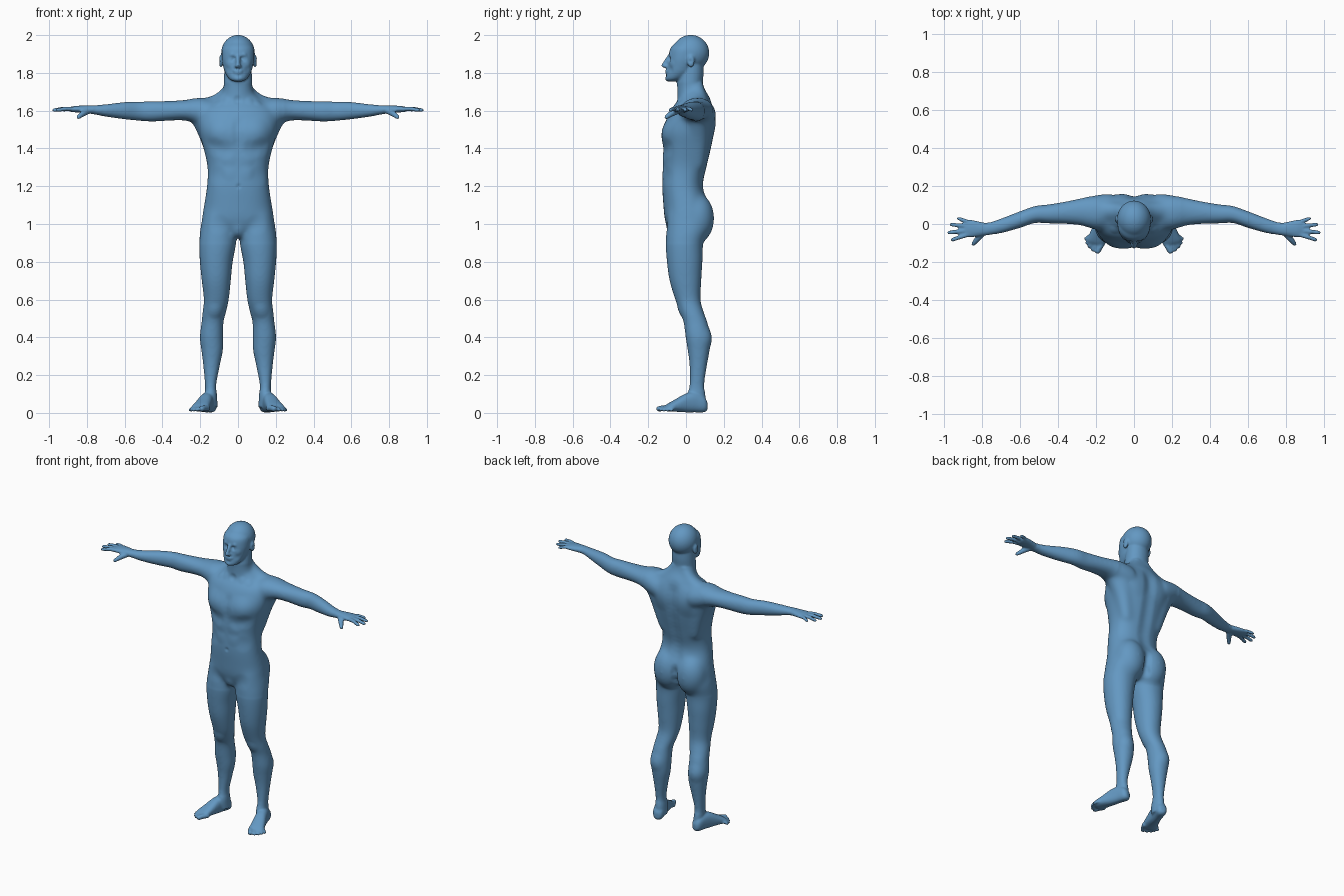
import bpy, bmesh
from math import cos, sin, pi, copysign
from mathutils import Matrix, Vector
from mathutils.kdtree import KDTree

bm = bmesh.new()
UPRIGHT = Matrix.Identity(3)
SIDEWAYS = Matrix(((0, 0, 1), (1, 0, 0), (0, 1, 0)))
FOOTWARD = Matrix(((.957, 0, .289), (.289, 0, -.957), (0, 1, 0)))


def spline(rows, steps=5):
    """Catmull-Rom through rows of numbers."""
    out = []
    for i in range(len(rows) - 1):
        a, b, c, d = (rows[max(0, min(len(rows) - 1, i + k))] for k in (-1, 0, 1, 2))
        for s in range(steps):
            t = s / steps
            out.append([.5 * (2*q + (r - p)*t + (2*p - 5*q + 4*r - w)*t*t + (3*q - p - 3*r + w)*t**3)
                        for p, q, r, w in zip(a, b, c, d)])
    return out + [list(rows[-1])]


def bridge(rings):
    """Skin over rings of points, with closed ends."""
    rings = [[bm.verts.new(p) for p in ring] for ring in rings]
    n = len(rings[0])
    for a, b in zip(rings, rings[1:]):
        for k in range(n):
            bm.faces.new((a[k], a[(k+1) % n], b[(k+1) % n], b[k]))
    bm.faces.new(rings[0])
    bm.faces.new(rings[-1])


def loft(rows, frame=UPRIGHT, origin=(0, 0, 0), both=False, power=2.1, n=36):
    """Rows: distance along axis, centre u, centre v, radius u, radius v."""
    for sx in ((1, -1) if both else (1,)):
        rings = []
        for t, u, v, ru, rv in spline(rows):
            ring = []
            for k in range(n):
                c, s = cos(2*pi*k/n), sin(2*pi*k/n)
                p = Vector((u + ru*copysign(abs(c)**(2/power), c), v + rv*copysign(abs(s)**(2/power), s), t))
                p = frame @ p + Vector(origin)
                ring.append((p.x*sx, p.y, p.z))
            rings.append(ring)
        bridge(rings)


def blob(x, y, z, rx, ry, rz):
    """Ellipsoid, mirrored when off centre."""
    for sx in ((1, -1) if x else (1,)):
        m = Matrix.Translation((x*sx, y, z)) @ Matrix.Diagonal((rx, ry, rz, 1))
        bmesh.ops.create_icosphere(bm, subdivisions=4, radius=1, matrix=m)


def tube(*pts, n=20):
    """Round-ended limb through (x, y, z, radius) points."""
    axis = (Vector(pts[-1][:3]) - Vector(pts[0][:3])).normalized()
    turn = axis.to_track_quat('Z', 'Y')
    mid = [(Vector(p[:3]), p[3]) for p in spline(pts)]
    caps = [(sin(a*pi/180), cos(a*pi/180)) for a in (85, 65, 45, 22)]
    (p0, r0), (p1, r1) = mid[0], mid[-1]
    path = [(p0 - axis*r0*s, r0*c) for s, c in caps] + mid + [(p1 + axis*r1*s, r1*c) for s, c in caps[::-1]]
    bridge([[p + turn @ Vector((r*cos(2*pi*k/n), r*sin(2*pi*k/n), 0)) for k in range(n)] for p, r in path])


# Buttocks, groin
blob(.083, .056, 1.03, .1, .094, .135)
blob(0, -.06, .98, .045, .046, .055)

# Skull, nose wings, lips, ears
blob(0, .025, 1.905, .089, .098, .096)
blob(.011, -.107, 1.835, .009, .011, .008)
blob(0, -.1, 1.811, .026, .011, .0065)
blob(0, -.098, 1.799, .022, .012, .0065)
blob(.09, .026, 1.862, .011, .02, .034)

# Face and nose
loft([(1.755, 0, -.078, .022, .02), (1.768, 0, -.06, .047, .048), (1.8, 0, -.033, .068, .069),
      (1.84, 0, -.018, .08, .078), (1.88, 0, -.009, .086, .084), (1.93, 0, 0, .083, .083),
      (1.96, 0, .01, .06, .065)])
tube((0, -.09, 1.888, .009), (0, -.107, 1.86, .0105), (0, -.119, 1.839, .012))

# Torso and neck
loft([(.93, 0, 0, .06, .06), (.97, 0, 0, .13, .09), (1.02, 0, .003, .187, .115),
      (1.1, 0, 0, .18, .12), (1.2, 0, -.017, .165, .109), (1.3, 0, -.005, .162, .117),
      (1.4, 0, .006, .183, .129), (1.48, 0, .012, .205, .138), (1.55, 0, .024, .213, .13),
      (1.61, 0, .034, .195, .112), (1.65, 0, .045, .14, .09), (1.69, 0, .04, .09, .075)], power=2.3)
loft([(1.58, 0, .045, .095, .095), (1.65, 0, .042, .088, .09), (1.7, 0, .03, .08, .077),
      (1.74, 0, .021, .075, .069), (1.8, 0, .027, .073, .066), (1.87, 0, .03, .07, .063)])

# Trapezius and side back muscles
for s in (1, -1):
    tube((.03*s, .058, 1.73, .035), (.09*s, .066, 1.65, .05), (.2*s, .072, 1.6, .062))
    tube((.11*s, .058, 1.32, .045), (.138*s, .06, 1.46, .064), (.19*s, .06, 1.57, .064))

# Legs
loft([(1.06, .1, 0, .083, .1), (.98, .105, .008, .094, .112), (.9, .108, -.008, .098, .1),
      (.8, .115, -.007, .087, .094), (.7, .115, -.003, .077, .084), (.6, .115, .01, .066, .067),
      (.53, .126, .032, .062, .063), (.48, .135, .05, .058, .063), (.4, .14, .065, .062, .067),
      (.33, .137, .067, .057, .058), (.25, .14, .065, .044, .046), (.15, .145, .058, .03, .039),
      (.09, .143, .055, .032, .048), (.03, .14, .06, .032, .045)], both=True)

# Feet and toes
loft([(0, 0, .035, .016, .02), (.02, 0, .045, .033, .042), (.07, 0, .056, .035, .053),
      (.12, 0, .052, .038, .049), (.17, .001, .04, .043, .034), (.215, .002, .028, .047, .021),
      (.232, .004, .023, .04, .012)], FOOTWARD, (.137, .112, 0), True, 2.4)
toes = [(.163, -.095, .191, -.142, .0155), (.187, -.095, .217, -.135, .0105), (.205, -.085, .235, -.118, .01),
        (.218, -.073, .247, -.099, .0098), (.226, -.057, .253, -.077, .0095)]
for x0, y0, x1, y1, r in toes:
    for s in (1, -1):
        tube((x0*s, y0, .024, r), ((x0+x1)/2*s, (y0+y1)/2, .025, r), (x1*s, y1, r + .006, r))

# Arms and palms
loft([(.12, .06, 1.58, .09, .075), (.2, .06, 1.595, .092, .075), (.27, .064, 1.602, .073, .056),
      (.35, .06, 1.6, .06, .052), (.45, .053, 1.596, .05, .054), (.52, .05, 1.597, .045, .051),
      (.6, .023, 1.6, .044, .046), (.7, -.01, 1.601, .039, .033), (.77, -.026, 1.605, .033, .023),
      (.8, -.026, 1.607, .036, .021), (.86, -.024, 1.608, .046, .017), (.892, -.023, 1.607, .04, .012)],
     SIDEWAYS, both=True)

# Fingers and thumbs
fingers = [(-.053, .953, -.082, .0115), (-.034, .972, -.045, .0115),
           (-.012, .96, -.003, .0112), (.008, .922, .029, .0105)]
for s in (1, -1):
    for y0, x1, y1, r in fingers:
        tube((.865*s, y0, 1.607, r + .001), ((.865+x1)/2*s, (y0+y1)/2, 1.61, r), (x1*s, y1, 1.603, r - .001))
    tube((.79*s, -.04, 1.6, .017), (.82*s, -.075, 1.585, .016), (.845*s, -.105, 1.565, .011))

# Fuse all parts into one skin
bmesh.ops.recalc_face_normals(bm, faces=bm.faces)
raw = bpy.data.meshes.new("body_parts")
bm.to_mesh(raw)
bm.free()
body = bpy.data.objects.new("human_body", raw)
bpy.context.collection.objects.link(body)


def bake():
    """Replace the mesh with its modified result."""
    mesh = bpy.data.meshes.new_from_object(body.evaluated_get(bpy.context.evaluated_depsgraph_get()))
    body.modifiers.clear()
    body.data = mesh
    return mesh


fuse = body.modifiers.new("fuse", 'REMESH')
fuse.mode = 'VOXEL'
fuse.voxel_size = .0065
skin = bake()

# Blend the joints, most on the torso, keeping hands, feet and face crisp
for name, reach, low, high, times in (("limbs", .76, .12, 1.75, 20), ("torso", .24, .9, 1.74, 60)):
    group = body.vertex_groups.new(name=name)
    group.add([v.index for v in skin.vertices if abs(v.co.x) < reach and low < v.co.z < high], 1, 'REPLACE')
    blend = body.modifiers.new(name, 'SMOOTH')
    blend.iterations = times
    blend.vertex_group = name
body.modifiers.new("soften", 'SMOOTH').iterations = 3
skin = bake()

bm = bmesh.new()
bm.from_mesh(skin)
bm.normal_update()
bm.verts.ensure_lookup_table()
kd = KDTree(len(bm.verts))
for v in bm.verts:
    kd.insert(v.co, v.index)
kd.balance()


def sculpt(x, y, z, radius, push):
    """Soft push along the surface normal, mirrored."""
    for sx in ((1, -1) if x else (1,)):
        centre, _, _ = kd.find((x*sx, y, z))
        for _, i, d in kd.find_range(centre, radius):
            v = bm.verts[i]
            v.co += v.normal * push * (1 - (d/radius)**2)**2


# Chest, belly, collarbones, knees, calves, shoulder blades
for stroke in [(.085, -.12, 1.485, .1, .009), (.13, -.1, 1.5, .09, .006), (.07, -.12, 1.395, .06, -.005),
               (.12, -.1, 1.405, .06, -.005), (0, -.12, 1.2, .018, -.005), (.045, -.12, 1.34, .05, .003),
               (.045, -.12, 1.27, .05, .003), (.1, -.09, 1.25, .06, -.003), (0, -.04, 1.655, .03, -.006),
               (.06, -.04, 1.645, .03, .003), (.11, -.04, 1.65, .03, .003), (.12, -.03, .54, .05, .005),
               (.15, .13, .4, .07, .005), (.1, -.1, 1.0, .06, -.003), (.11, .15, 1.55, .12, .011)]:
    sculpt(*stroke)
# Spine groove, breastbone line, buttock cleft
for k in range(17):
    sculpt(0, .14, 1.14 + k*.03, .06, -.004)
for k in range(9):
    sculpt(0, -.13, 1.39 + k*.02, .04, -.002)
    sculpt(0, .12, .94 + k*.016, .035, -.005)
# Eye sockets, eyeballs, brows, cheeks, ear hollow, chin
for stroke in [(.033, -.09, 1.876, .022, -.011), (.017, -.09, 1.878, .012, -.004), (.034, -.085, 1.876, .012, .005),
               (.034, -.09, 1.896, .02, .004), (.052, -.07, 1.85, .025, .003), (.045, -.08, 1.815, .025, -.003),
               (.102, .02, 1.865, .015, -.005), (0, -.1, 1.785, .014, -.004), (0, -.11, 1.768, .022, .003)]:
    sculpt(*stroke)
for v in bm.verts:
    v.co.z = max(v.co.z, .003)
bm.to_mesh(skin)
bm.free()
skin.polygons.foreach_set("use_smooth", [True] * len(skin.polygons))

# Blue skin
blue = bpy.data.materials.new("blue_skin")
blue.diffuse_color = (.126, .314, .54, 1)
skin.materials.clear()
skin.materials.append(blue)
skin.update()
